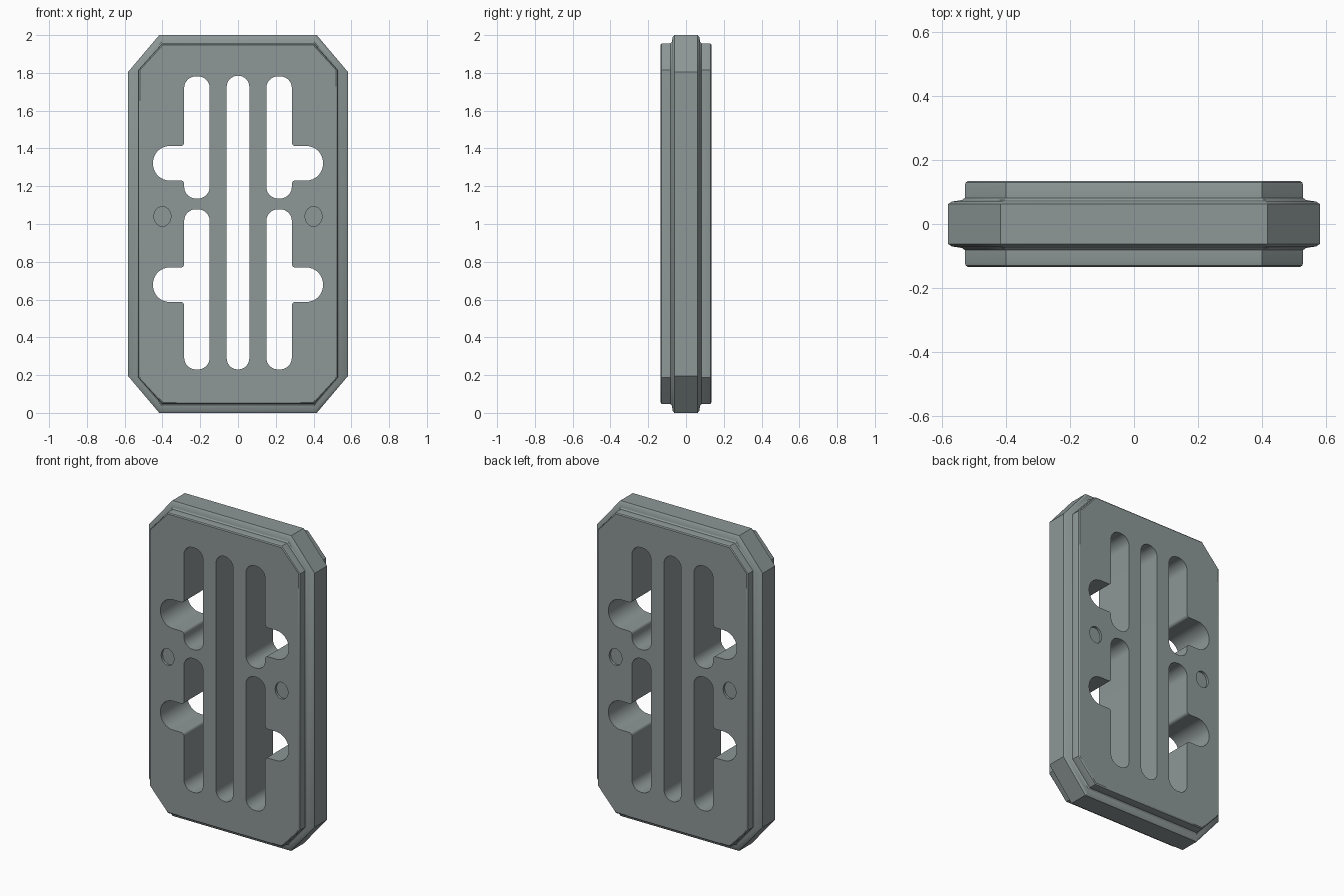
import bpy, bmesh, math
from mathutils import Vector

if "Cube" in bpy.data.objects:
    bpy.data.objects.remove(bpy.data.objects["Cube"])


def make_object(name, bm):
    bmesh.ops.recalc_face_normals(bm, faces=bm.faces)
    mesh = bpy.data.meshes.new(name)
    bm.to_mesh(mesh)
    bm.free()
    ob = bpy.data.objects.new(name, mesh)
    bpy.context.collection.objects.link(ob)
    return ob


def loft(bm, rings):
    """Skin a list of closed rings (lists of 3D points) and cap both ends."""
    rings = [[bm.verts.new(p) for p in ring] for ring in rings]
    n = len(rings[0])
    for a, b in zip(rings, rings[1:]):
        for i in range(n):
            j = (i + 1) % n
            bm.faces.new((a[i], a[j], b[j], b[i]))
    bm.faces.new(rings[0])
    bm.faces.new(rings[-1])


def rounded(corners, steps=8):
    """Outline from (x, z, radius) right-angle corners with rounded arcs."""
    out = []
    n = len(corners)
    for i, (x, z, r) in enumerate(corners):
        p = Vector((x, z))
        d0 = (Vector(corners[i - 1][:2]) - p).normalized()
        d1 = (Vector(corners[(i + 1) % n][:2]) - p).normalized()
        centre = p + (d0 + d1) * r
        for k in range(steps + 1):
            t = k / steps * math.pi / 2
            out.append(centre - d1 * r * math.cos(t) - d0 * r * math.sin(t))
    return out


def octagon(w, bottom, top, cx, cz):
    return [(w - cx, bottom), (w, bottom + cz), (w, top - cz), (w - cx, top),
            (cx - w, top), (-w, top - cz), (-w, bottom + cz), (cx - w, bottom)]


def prism(bm, outline, y0, y1):
    loft(bm, [[(x, y, z) for x, z in outline] for y in (y0, y1)])


# Stepped plate: half section (y, inset from the outermost rim), mirrored in y
section = [(0.135, 0.064), (0.130, 0.056), (0.121, 0.053), (0.082, 0.053),
           (0.075, 0.044), (0.070, 0.012), (0.062, 0.0)]
levels = [(-y, s) for y, s in section] + section[::-1]
bm = bmesh.new()
loft(bm, [[(x, y, z) for x, z in octagon(0.582 - s, s * 0.87, 2 - s * 0.82,
                                         0.165 - s * 0.7, 0.195 - s)]
          for y, s in levels])
plate = make_object("slotted_plate", bm)

# Slate grey colour
slate = bpy.data.materials.new("slate_grey")
slate.diffuse_color = (0.27, 0.31, 0.31, 1)
slate.use_nodes = True
slate.node_tree.nodes["Principled BSDF"].inputs["Base Color"].default_value = slate.diffuse_color
plate.data.materials.append(slate)

# Openings: long middle slot plus mirrored slots with side arms
bm = bmesh.new()
prism(bm, rounded([(-0.06, 0.23, 0.059), (0.06, 0.23, 0.059),
                   (0.06, 1.785, 0.059), (-0.06, 1.785, 0.059)]), -0.3, 0.3)
for bottom, arm0, arm1, top in ((1.135, 1.23, 1.413, 1.782),
                                (0.23, 0.587, 0.77, 1.078)):
    shape = rounded([(0.15, bottom, 0.062), (0.285, bottom, 0.062),
                     (0.285, arm0, 0.018), (0.45, arm0, 0.088),
                     (0.45, arm1, 0.088), (0.285, arm1, 0.018),
                     (0.285, top, 0.062), (0.15, top, 0.062)])
    for side in (-1, 1):
        prism(bm, [(x * side, z) for x, z in shape], -0.3, 0.3)

# Shallow round dimples on both faces
for side in (-1, 1):
    for y in (-1, 1):
        disc = [(side * 0.4 + 0.045 * math.cos(a), 1.04 + 0.053 * math.sin(a))
                for a in (k * math.tau / 24 for k in range(24))]
        prism(bm, disc, y * 0.12, y * 0.3)
cutter = make_object("opening_cutter", bm)
cutter.data.materials.append(slate)
cutter.hide_render = True

# Cut the plate and shade it
mod = plate.modifiers.new("openings", 'BOOLEAN')
mod.operation = 'DIFFERENCE'
mod.solver = 'EXACT'
mod.object = cutter
bpy.context.view_layer.objects.active = plate
plate.select_set(True)
bpy.ops.object.modifier_apply(modifier=mod.name)
bpy.data.objects.remove(cutter, do_unlink=True)
bpy.ops.object.shade_smooth_by_angle(angle=math.radians(30))
